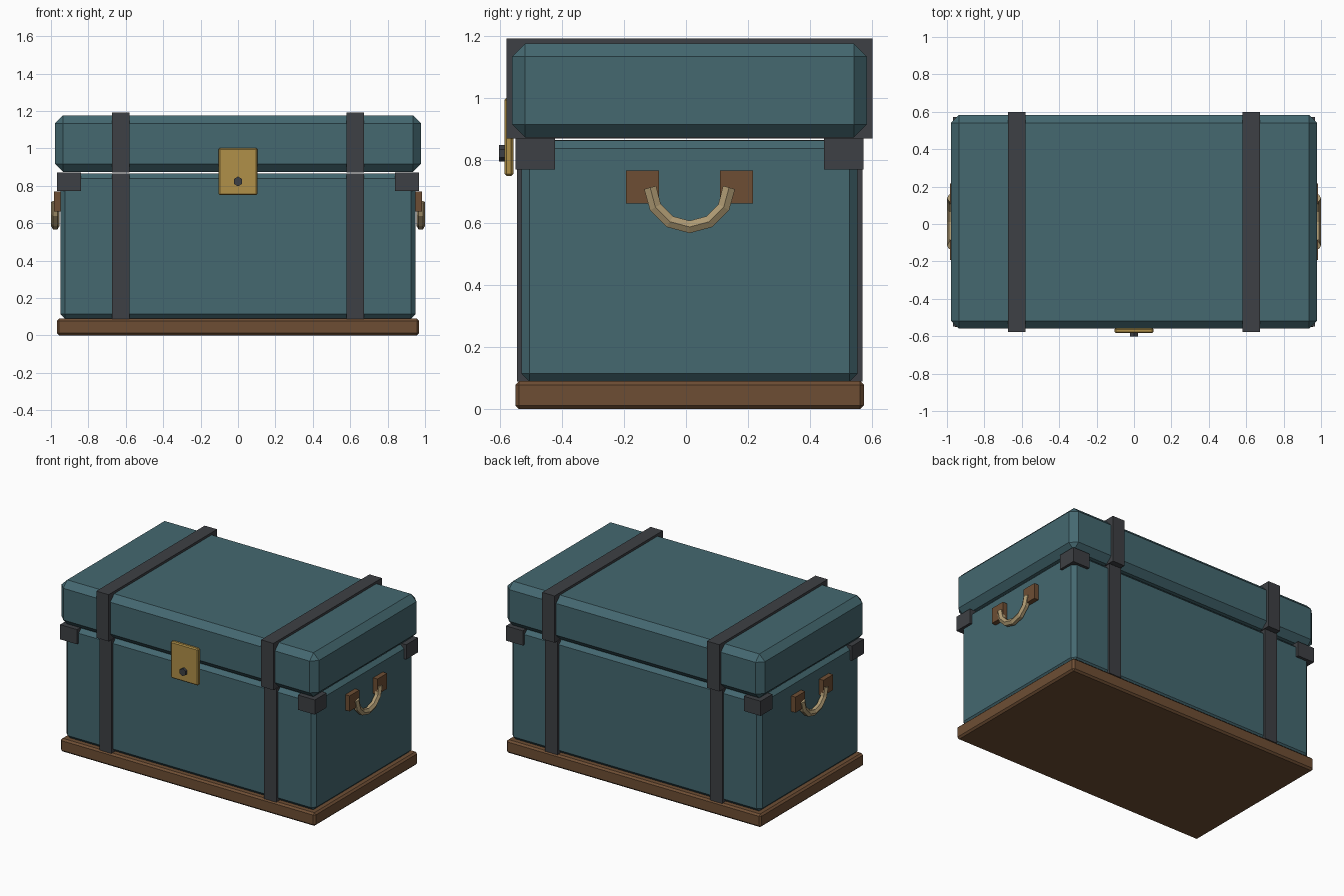
import bpy, math
from mathutils import Vector

if "Cube" in bpy.data.objects:
    bpy.data.objects.remove(bpy.data.objects["Cube"])


def material(name, rgb):
    m = bpy.data.materials.new(name)
    m.diffuse_color = (*rgb, 1)
    m.use_nodes = True
    m.node_tree.nodes["Principled BSDF"].inputs["Base Color"].default_value = m.diffuse_color
    return m


TEAL = material("teal_paint", (0.058, 0.138, 0.162))
WOOD = material("brown_wood", (0.155, 0.076, 0.034))
IRON = material("dark_iron", (0.048, 0.051, 0.058))
BRASS = material("brass", (0.434, 0.279, 0.065))
ROPE = material("tan_rope", (0.42, 0.32, 0.17))
CY = 0.0115  # the chest sits slightly back because the lock sticks out


def box(name, lo, hi, mat, bevel=0):
    lo, hi = Vector(lo), Vector(hi)
    bpy.ops.mesh.primitive_cube_add(size=1, location=(lo + hi) / 2)
    ob = bpy.context.object
    ob.name = name
    ob.scale = hi - lo
    bpy.ops.object.transform_apply(location=False, rotation=False, scale=True)
    ob.data.materials.append(mat)
    if bevel:
        mod = ob.modifiers.new("chamfer", 'BEVEL')
        mod.width = bevel
        mod.segments = 1
    return ob


def centred(name, hx, hy, z0, z1, mat, bevel=0, x=0):
    return box(name, (x - hx, CY - hy, z0), (x + hx, CY + hy, z1), mat, bevel)


# Base, body and lid
centred("base", 0.968, 0.561, 0, 0.09, WOOD, 0.012)
centred("body", 0.95, 0.541, 0.088, 0.865, TEAL, 0.026)
centred("lid", 0.978, 0.571, 0.874, 1.176, TEAL, 0.042)

for side, s in (("left", -1), ("right", 1)):
    # Straps around body and lid
    centred(f"body_strap_{side}", 0.047, 0.556, 0.088, 0.866, IRON, x=s * 0.626)
    centred(f"lid_strap_{side}", 0.047, 0.5885, 0.871, 1.192, IRON, x=s * 0.626)

    for end, t in (("front", -1), ("back", 1)):
        # Corner guards
        x, y = s * 0.904, CY + t * 0.4965
        box(f"corner_{end}_{side}", (x - 0.064, y - 0.064, 0.771),
            (x + 0.064, y + 0.064, 0.872), IRON)
        # Handle mounts
        x, y = s * 0.961, CY + t * 0.151
        box(f"handle_mount_{end}_{side}", (x - 0.022, y - 0.053, 0.661),
            (x + 0.022, y + 0.053, 0.768), WOOD)

    # Hanging rope handle: half ring of six straight pieces
    cu = bpy.data.curves.new(f"handle_{side}", 'CURVE')
    cu.dimensions = '3D'
    cu.bevel_depth = 0.023
    cu.bevel_resolution = 1
    cu.use_fill_caps = True
    sp = cu.splines.new('POLY')
    sp.points.add(6)
    sp.use_smooth = False
    for i, p in enumerate(sp.points):
        a = math.pi * i / 6
        p.co = (s * 0.977, CY - 0.127 * math.cos(a), 0.713 - 0.127 * math.sin(a), 1)
    cu.materials.append(ROPE)
    bpy.context.collection.objects.link(bpy.data.objects.new(f"handle_{side}", cu))

# Lock plate and six-sided keyhole stud
box("lock_plate", (-0.104, -0.584, 0.75), (0.104, -0.556, 1.002), BRASS, 0.007)
bpy.ops.mesh.primitive_cylinder_add(vertices=6, radius=0.026, depth=0.03,
                                    location=(0, -0.587, 0.823),
                                    rotation=(math.pi / 2, 0, 0))
bpy.context.object.name = "lock_stud"
bpy.context.object.data.materials.append(IRON)
